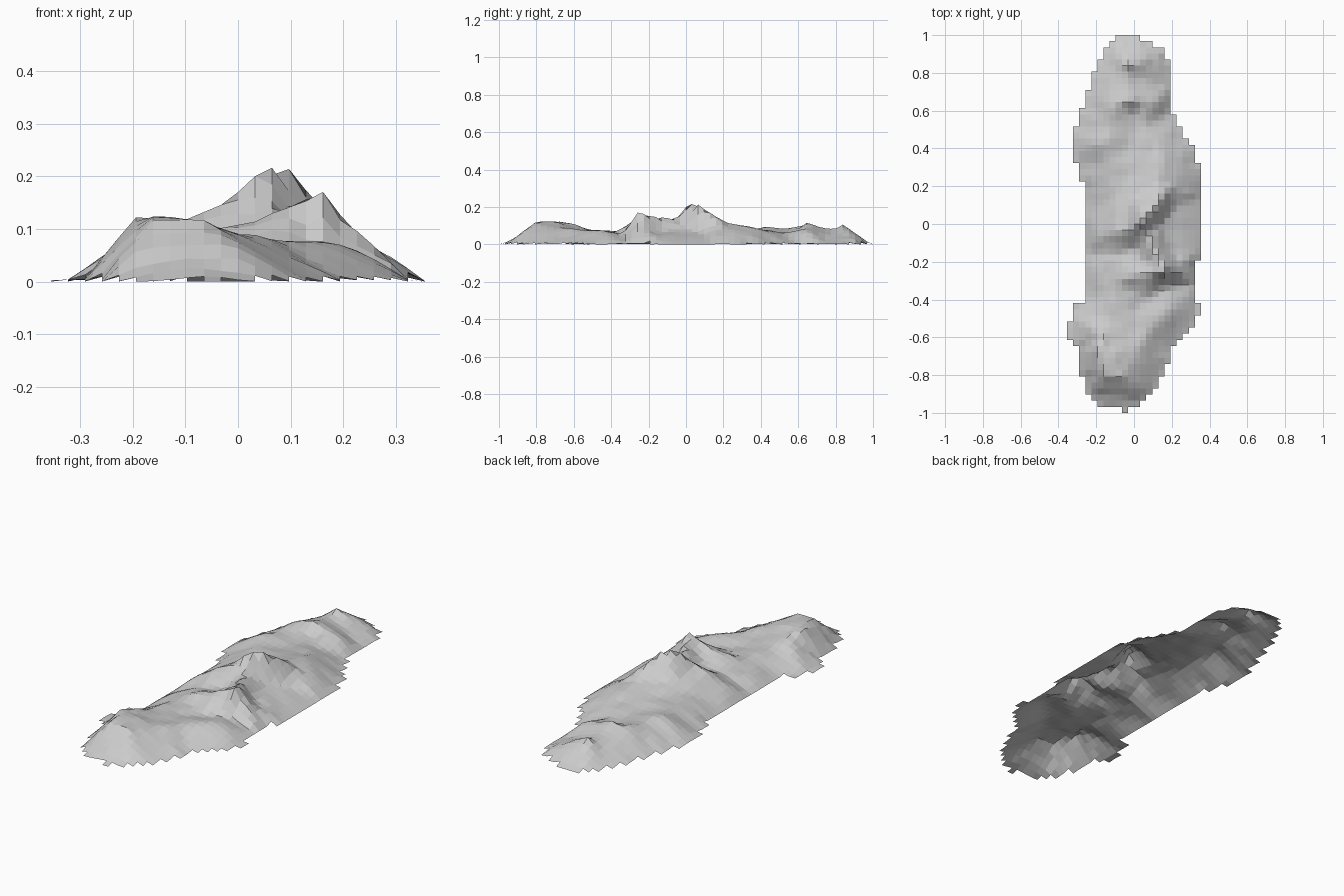
import bpy
from mathutils import Vector, noise
from mathutils.geometry import delaunay_2d_cdt
from mathutils.bvhtree import BVHTree

if "Cube" in bpy.data.objects:
    bpy.data.objects.remove(bpy.data.objects["Cube"])

S = 1 / 31  # grid step

# Stepped coastline as (row count, column) runs, north to south
WEST = [(1, -3), (1, -4), (2, -5), (2, -6), (3, -7), (3, -8), (3, -9), (6, -10), (3, -9),
        (20, -8), (3, -10), (3, -11), (1, -10), (5, -9), (3, -8), (1, -7), (1, -6), (1, -2)]
EAST = [(1, 1), (1, 3), (2, 5), (9, 6), (2, 7), (2, 8), (1, 9), (3, 10), (16, 11), (7, 10),
        (2, 11), (2, 10), (1, 9), (1, 8), (1, 7), (3, 6), (2, 5), (2, 4), (1, 3), (1, 2),
        (1, 1), (1, -1)]

# Ridge crests
SOUTH_RIDGE = [(-.12, -.36, .07), (-.13, -.48, .085), (-.16, -.58, .11), (-.194, -.66, .132),
               (-.16, -.8, .13), (-.06, -.807, .121), (0, -.69, .1), (.08, -.57, .08),
               (.16, -.46, .085), (.22, -.43, .068)]
SHOULDER = [(-.12, -.36, .07), (-.08, -.31, .088), (.02, -.27, .12), (.1, -.255, .15),
            (.161, -.25, .187), (.194, -.24, .135), (.23, -.21, .085), (.28, -.19, .055)]
SPINE = [(.161, -.25, .187), (.135, -.18, .155), (.1, -.12, .15), (.06, -.05, .148), (.034, 0, .208),
         (.065, .032, .222), (.097, .065, .22), (.12, .14, .165), (.13, .22, .118),
         (.15, .32, .11), (.13, .42, .08)]
EAST_SPUR = [(.097, .065, .22), (.14, .13, .175), (.19, .19, .115), (.25, .24, .07), (.31, .27, .03)]
WEST_SPUR = [(.034, 0, .208), (-.03, -.035, .152), (-.1, -.05, .122), (-.17, -.06, .08)]
NORTH_RIDGE = [(-.1, .15, .09), (-.13, .3, .085), (-.155, .44, .102), (-.13, .55, .095),
               (-.1, .63, .105), (-.03, .647, .122), (.06, .66, .1), (.12, .66, .075)]
NORTH_SPUR = [(-.03, .647, .122), (-.04, .72, .1), (-.05, .8, .09), (-.03, .84, .107),
              (.03, .85, .09), (.1, .89, .05)]

# Valley floors and lower slopes
HOLLOWS = [(-.04, -.6, .082), (0, -.47, .063), (.06, -.4, .055), (0, .45, .07), (0, .58, .065),
           (.06, .52, .065), (.06, .76, .05), (-.12, .77, .06), (.14, .01, .085), (.21, .09, .06),
           (.26, -.08, .045), (.2, -.14, .065), (-.1, -.16, .065), (0, -.13, .08), (.05, -.2, .095),
           (.16, -.34, .06), (-.2, .2, .045), (-.02, .12, .125), (-.2, -.25, .045),
           (-.1, -.9, .045), (-.25, -.69, .06), (0, .28, .088), (.24, .34, .06), (.1, -.7, .05)]


def expand(runs):
    return [col for count, col in runs for _ in range(count)]


west, east = expand(WEST), expand(EAST)

# Control surface triangulated along the ridges
points, edges = [], []
for ridge in (SOUTH_RIDGE, SHOULDER, SPINE, EAST_SPUR, WEST_SPUR, NORTH_RIDGE, NORTH_SPUR):
    start = len(points)
    points += ridge
    edges += [(i, i + 1) for i in range(start, len(points) - 1)]
points += HOLLOWS
for r in range(62):
    y = (30.5 - r) * S
    points += [(west[r] * S, y, .006), (east[r] * S, y, .006)]
flat, _, tris, origin, _, _ = delaunay_2d_cdt([Vector(p[:2]) for p in points], edges, [], 0, 1e-5, True)
control = [Vector((v.x, v.y, points[o[0]][2] if o else .08)) for v, o in zip(flat, origin)]
tree = BVHTree.FromPolygons(control, tris)


def height(i, j):
    hit = tree.ray_cast(Vector((i * S + 1e-4, j * S + 1e-4, 1)), Vector((0, 0, -1)))[0]
    if hit is None:
        return .004
    z = hit.z
    rough = noise.noise(Vector((i * .35, j * .35, 4.0))) * .01 * min(1, z / .06)
    # Slight outward bulge on the lower flanks
    return max(.004, z + rough + .12 * z * max(0, 1 - z / .09))


# Square cells inside the coastline
cells = [(i, 30 - r) for r in range(62) for i in range(west[r], east[r])]
keys = sorted({(i + a, j + b) for i, j in cells for a in (0, 1) for b in (0, 1)})
index = {k: n for n, k in enumerate(keys)}
raw = {k: height(*k) for k in keys}


def softened(k):
    i, j = k
    near = [raw.get(n, 0) for n in ((i - 1, j), (i + 1, j), (i, j - 1), (i, j + 1))]
    mix = .2 if raw[k] < .11 else .03
    return raw[k] * (1 - mix) + mix * sum(near) / 4


# Terrain surface, open underneath
verts = [(i * S, j * S, softened((i, j))) for i, j in keys]
low = min(v[2] for v in verts)
verts = [(x, y, z - low) for x, y, z in verts]
faces = [[index[i, j], index[i + 1, j], index[i + 1, j + 1], index[i, j + 1]] for i, j in cells]
mesh = bpy.data.meshes.new("mountain_terrain")
mesh.from_pydata(verts, [], faces)
terrain = bpy.data.objects.new("mountain_terrain", mesh)
bpy.context.collection.objects.link(terrain)
